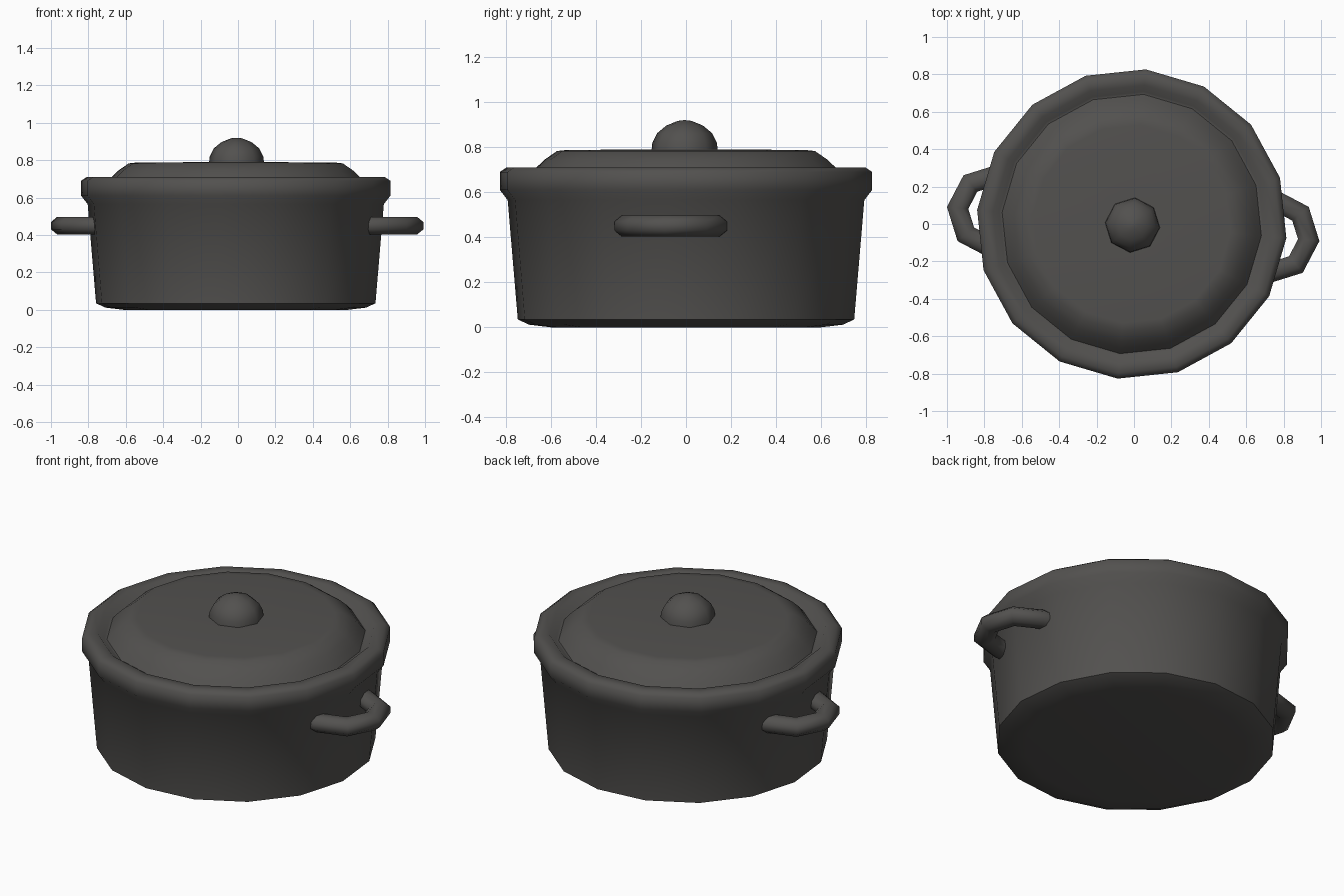
import bpy, bmesh, math
from mathutils import Vector, Matrix

if "Cube" in bpy.data.objects:
    bpy.data.objects.remove(bpy.data.objects["Cube"])

TURN = math.radians(-5.2)          # whole pot is slightly turned
CX = -0.012

iron = bpy.data.materials.new("dark iron grey")
iron.diffuse_color = (0.085, 0.082, 0.078, 1)
iron.use_nodes = True
iron.node_tree.nodes["Principled BSDF"].inputs["Base Color"].default_value = iron.diffuse_color


def finish(bm, name, angle=60):
    bmesh.ops.recalc_face_normals(bm, faces=bm.faces)
    me = bpy.data.meshes.new(name)
    bm.to_mesh(me)
    bm.free()
    me.materials.append(iron)
    ob = bpy.data.objects.new(name, me)
    bpy.context.collection.objects.link(ob)
    bpy.ops.object.select_all(action='DESELECT')
    ob.select_set(True)
    bpy.context.view_layer.objects.active = ob
    bpy.ops.object.shade_smooth_by_angle(angle=math.radians(angle))
    return ob


def loft(bm, rings, caps):
    """Bridge consecutive rings of points; caps = (first, last)."""
    loops = [[bm.verts.new(p) for p in r] for r in rings]
    n = len(loops[0])
    for a, b in zip(loops, loops[1:]):
        for i in range(n):
            j = (i + 1) % n
            bm.faces.new((a[i], a[j], b[j], b[i]))
    if caps[0]:
        bm.faces.new(loops[0])
    if caps[1]:
        bm.faces.new(loops[-1])


def lathe(name, profile, sides, caps, cx=CX, cy=0.0):
    bm = bmesh.new()
    rings = []
    for r, z in profile:
        rings.append([(cx + r * math.cos(TURN + 2 * math.pi * i / sides),
                       cy + r * math.sin(TURN + 2 * math.pi * i / sides), z)
                      for i in range(sides)])
    loft(bm, rings, caps)
    return finish(bm, name)


# Pot body with flared rim and the groove inside it
lathe("pot_body", [(0.60, 0.0), (0.70, 0.012), (0.75, 0.035), (0.795, 0.565),
                   (0.83, 0.61), (0.83, 0.69), (0.80, 0.71), (0.745, 0.71),
                   (0.71, 0.675), (0.69, 0.675)], 16, (True, False))

# Lid
lathe("lid", [(0.70, 0.67), (0.667, 0.71), (0.63, 0.745), (0.575, 0.783),
              (0.53, 0.788), (0.10, 0.79)], 16, (False, True))

# Knob
lathe("lid_knob", [(0.148, 0.78), (0.144, 0.82), (0.123, 0.862),
                   (0.082, 0.896), (0.03, 0.917), (0.004, 0.92)], 8,
      (False, True), -0.008, -0.006)


# Side handles: half octagon loops with an oval section
def handle(name, turn):
    bm = bmesh.new()
    c, R = 0.757, 0.193
    path = [(Vector((0.70, -R, 0)), Vector((0, -1, 0)))]
    for k in range(5):
        a = math.radians(-90 + 45 * k)
        d = Vector((math.cos(a), math.sin(a), 0))
        path.append((Vector((c, 0, 0)) + d * R, d))
    path.append((Vector((0.70, R, 0)), Vector((0, 1, 0))))
    M = Matrix.Translation((CX, 0, 0.45)) @ Matrix.Rotation(turn, 4, 'Z')
    rings = []
    for p, d in path:
        ring = []
        for i in range(8):
            t = math.pi / 8 + i * math.pi / 4
            ring.append(M @ (p + d * 0.062 * math.cos(t)
                             + Vector((0, 0, 0.051 * math.sin(t)))))
        rings.append(ring)
    loft(bm, rings, (True, True))
    return finish(bm, name)


handle("right_handle", TURN)
left = handle("left_handle", TURN + math.pi)
left.location.x = 0.015
